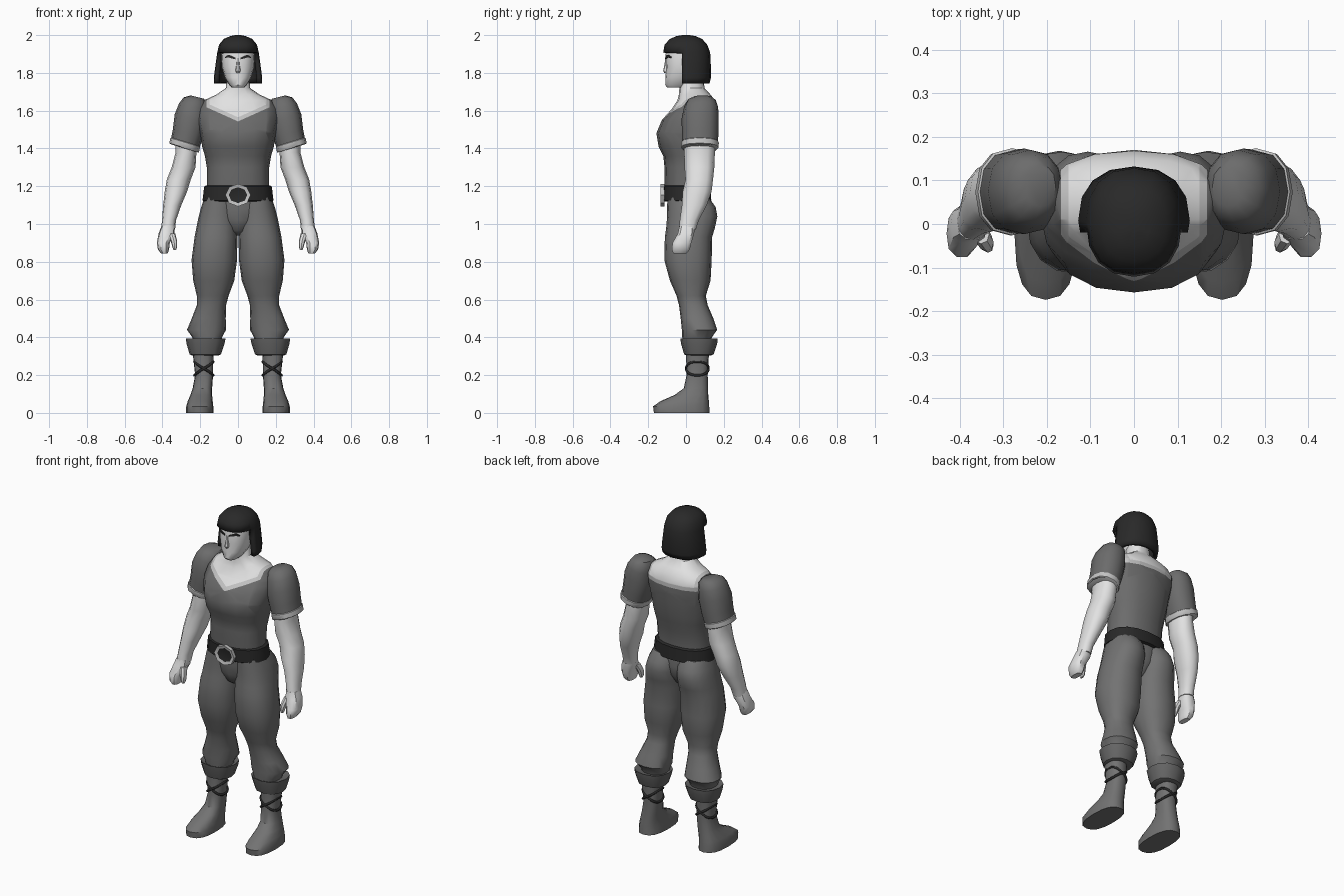
import bpy, bmesh, math
from mathutils import Vector

if "Cube" in bpy.data.objects:
    bpy.data.objects.remove(bpy.data.objects["Cube"])


def material(name, r, g=None, b=None):
    m = bpy.data.materials.new(name)
    m.diffuse_color = (r, r if g is None else g, r if b is None else b, 1)
    m.use_nodes = True
    m.node_tree.nodes["Principled BSDF"].inputs["Base Color"].default_value = m.diffuse_color
    return m


SKIN = material("skin", 0.76)
TUNIC = material("tunic_grey", 0.15)
PANTS = material("trouser_grey", 0.17)
BOOT = material("boot_grey", 0.17)
CUFF = material("cuff_grey", 0.13)
TRIM = material("pale_trim", 0.55)
DARK = material("near_black", 0.022)


def add(name, bm, *mats):
    me = bpy.data.meshes.new(name)
    bm.to_mesh(me)
    bm.free()
    for m in mats:
        me.materials.append(m)
    ob = bpy.data.objects.new(name, me)
    bpy.context.collection.objects.link(ob)
    return ob


def oval(t, x0, x1, y0, y1, p):
    """Point on a rounded-box oval that fills the given x and y range."""
    c, s = math.cos(t), math.sin(t)
    x = math.copysign(abs(c) ** (2 / p), c) if abs(c) > 1e-6 else 0
    y = math.copysign(abs(s) ** (2 / p), s) if abs(s) > 1e-6 else 0
    return (x0 + x1) / 2 + x * (x1 - x0) / 2, (y0 + y1) / 2 + y * (y1 - y0) / 2


def loft_mesh(rows, n=16, p=2.3, side=1, tilt=0):
    """Closed skin over rows of (z, x0, x1, y0, y1); tilt raises the outer edge."""
    bm = bmesh.new()
    rings = []
    for z, x0, x1, y0, y1 in rows:
        ring = []
        for i in range(n):
            x, y = oval(2 * math.pi * i / n, x0, x1, y0, y1, p)
            ring.append(bm.verts.new((x * side, y, z + tilt * (x - (x0 + x1) / 2))))
        rings.append(ring)
    for a, b in zip(rings, rings[1:]):
        for i in range(n):
            j = (i + 1) % n
            bm.faces.new((a[i], a[j], b[j], b[i]))
    bm.faces.new(rings[0])
    bm.faces.new(rings[-1])
    bmesh.ops.recalc_face_normals(bm, faces=bm.faces[:])
    return bm


def loft(name, rows, mat, **kw):
    return add(name, loft_mesh(rows, **kw), mat)


def pair(name, rows, mat, **kw):
    for label, side in (("left", 1), ("right", -1)):
        loft(f"{label}_{name}", rows, mat, side=side, **kw)


def cut(bm, co, no, zmin):
    faces = [f for f in bm.faces if f.calc_center_median().z > zmin]
    geom = set(faces)
    for f in faces:
        geom.update(f.edges)
        geom.update(f.verts)
    bmesh.ops.bisect_plane(bm, geom=list(geom), plane_co=co, plane_no=no, dist=1e-5)


# Torso and neck, with the neckline cut into the surface
torso = loft_mesh([
    (1.12, -.165, .165, -.10, .12), (1.20, -.165, .165, -.114, .115),
    (1.30, -.165, .165, -.114, .13), (1.36, -.175, .175, -.12, .145),
    (1.41, -.19, .19, -.145, .155), (1.48, -.20, .20, -.157, .165),
    (1.55, -.215, .215, -.128, .17), (1.61, -.21, .21, -.075, .168),
    (1.655, -.18, .18, -.045, .152), (1.685, -.115, .115, -.038, .13),
    (1.72, -.064, .064, -.035, .098), (1.80, -.058, .058, -.035, .09)])
NECK = ((.15, 1.565, 1.605), (.168, 1.543, 1.583))  # half width, front z, back z
for half, zf, zb in NECK:
    for s in (1, -1):
        cut(torso, (s * half, 0, 0), (1, 0, 0), 1.5)
        cut(torso, (0, 0, zf), (-.45 * s, 0, 1), 1.5)
    cut(torso, (0, 0, zb), (0, 0, 1), 1.5)


def inside_neck(c, half, zf, zb):
    low = zf + .45 * abs(c.x) if c.y < .05 else zb
    return abs(c.x) < half and c.z > low


for f in torso.faces:
    c = f.calc_center_median()
    f.material_index = 1 if inside_neck(c, *NECK[0]) else 2 if inside_neck(c, *NECK[1]) else 0
add("torso", torso, TUNIC, SKIN, TRIM)

# Sleeves with pale hems
pair("sleeve", [
    (1.405, .21, .36, -.021, .167), (1.48, .185, .345, -.022, .172),
    (1.56, .165, .335, -.023, .173), (1.62, .165, .312, -.01, .17),
    (1.655, .165, .288, .008, .158), (1.672, .18, .25, .04, .135)], TUNIC, tilt=.25, n=12)
pair("sleeve_hem", [
    (1.40, .209, .355, -.022, .167), (1.405, .206, .364, -.026, .172),
    (1.432, .201, .358, -.026, .174), (1.436, .205, .352, -.02, .168)], TRIM, tilt=.3, n=12)

# Arms, fists and thumbs
pair("arm", [
    (1.45, .22, .33, -.01, .155), (1.38, .22, .33, -.01, .153),
    (1.30, .225, .351, -.008, .15), (1.235, .25, .377, -.003, .143),
    (1.17, .27, .388, -.018, .135), (1.10, .30, .396, -.022, .11),
    (1.02, .328, .402, -.033, .068), (.97, .333, .408, -.038, .052)], SKIN, n=12)
pair("fist", [
    (.99, .336, .405, -.036, .047), (.95, .337, .42, -.045, .045),
    (.90, .361, .43, -.073, .03), (.865, .365, .424, -.077, .022),
    (.845, .372, .408, -.068, .005)], SKIN, n=10, p=2.8)
pair("thumb", [
    (.95, .332, .37, -.045, 0), (.91, .322, .356, -.062, -.022),
    (.88, .322, .348, -.066, -.03), (.862, .328, .342, -.06, -.038)], SKIN, n=8)

# Trousers
loft("trouser_seat", [
    (1.16, -.165, .165, -.10, .115), (1.08, -.16, .16, -.098, .125),
    (1.02, -.12, .12, -.09, .115), (.965, -.05, .05, -.07, .08),
    (.94, -.02, .02, -.03, .05)], PANTS)
pair("trouser_leg", [
    (1.14, .008, .178, -.098, .12), (1.09, .005, .195, -.10, .157),
    (1.04, .004, .208, -.10, .166), (.98, .003, .22, -.105, .153),
    (.93, .003, .23, -.112, .138), (.81, .005, .246, -.115, .136),
    (.70, .02, .237, -.085, .13), (.62, .05, .218, -.05, .105),
    (.57, .063, .218, -.037, .115), (.50, .065, .245, -.028, .145),
    (.44, .063, .27, -.022, .165), (.40, .085, .242, -.02, .137),
    (.37, .09, .235, -.015, .13)], PANTS)

# Boots with folded cuffs
pair("boot_cuff", [
    (.305, .10, .245, 0, .135), (.31, .09, .256, -.01, .146),
    (.365, .072, .272, -.026, .165), (.393, .066, .276, -.03, .168),
    (.385, .09, .25, -.01, .145)], CUFF, n=12)
pair("boot", [
    (0, .13, .274, -.17, .124), (.035, .131, .274, -.174, .123),
    (.062, .134, .266, -.135, .121), (.095, .137, .252, -.06, .118),
    (.13, .137, .24, -.012, .116), (.20, .132, .227, .003, .115),
    (.32, .13, .24, 0, .122)], BOOT, p=2.5)

# Crossed laces: two tilted loops around each ankle
for label, side in (("left", 1), ("right", -1)):
    for k, slope in (("a", 1), ("b", -1)):
        cu = bpy.data.curves.new(f"{label}_lace_{k}", "CURVE")
        cu.dimensions = "3D"
        cu.bevel_depth = .007
        cu.bevel_resolution = 1
        sp = cu.splines.new("POLY")
        sp.points.add(23)
        for i, pt in enumerate(sp.points):
            t = 2 * math.pi * i / 24
            x, y = oval(t, .131, .231, .001, .119, 2.4)
            pt.co = (side * x, y, .235 + slope * .036 * math.cos(t), 1)
        sp.use_cyclic_u = True
        cu.materials.append(DARK)
        bpy.context.collection.objects.link(bpy.data.objects.new(cu.name, cu))

# Belt and buckle
loft("belt", [
    (1.118, -.175, .175, -.112, .122), (1.124, -.188, .188, -.121, .134),
    (1.198, -.179, .179, -.121, .129), (1.204, -.168, .168, -.112, .12)], DARK)
bm = bmesh.new()
face = bm.faces.new([bm.verts.new((.067 * math.cos(a), -.115, 1.153 + .06 * math.sin(a)))
                     for a in [i * math.pi / 4 for i in range(8)]])
new = bmesh.ops.extrude_face_region(bm, geom=[face])["geom"]
front = [g for g in new if isinstance(g, bmesh.types.BMFace)][0]
bmesh.ops.translate(bm, verts=front.verts[:], vec=(0, -.02, 0))
bmesh.ops.recalc_face_normals(bm, faces=bm.faces[:])
bmesh.ops.inset_region(bm, faces=[front], thickness=.018, depth=-.006)
front.material_index = 1
add("buckle", bm, TRIM, DARK)

# Head and nose
loft("head", [
    (1.722, -.032, .032, -.098, .0), (1.735, -.046, .046, -.11, .03),
    (1.775, -.07, .07, -.108, .06), (1.83, -.085, .085, -.106, .08),
    (1.90, -.088, .088, -.108, .09), (1.95, -.08, .08, -.095, .09)], SKIN)
loft("nose", [
    (1.80, -.008, .008, -.115, -.09), (1.81, -.014, .014, -.121, -.09),
    (1.84, -.009, .009, -.115, -.09), (1.88, -.006, .006, -.108, -.09)], SKIN, n=8)

# Brows: thin slanted plates that follow the face
for label, side in (("left", 1), ("right", -1)):
    bm = bmesh.new()
    pts = [(.014, -.109, 1.876), (.036, -.105, 1.884), (.052, -.097, 1.889), (.068, -.085, 1.882)]
    half = (.004, .007, .007, .003)
    rows = [[bm.verts.new((side * x, y + d, z + h * u)) for d, u in
             ((-.001, -1), (-.001, 1), (.008, 1), (.008, -1))]
            for (x, y, z), h in zip(pts, half)]
    for a, b in zip(rows, rows[1:]):
        for i in range(4):
            j = (i + 1) % 4
            bm.faces.new((a[i], a[j], b[j], b[i]))
    bm.faces.new(rows[0])
    bm.faces.new(rows[-1])
    bmesh.ops.recalc_face_normals(bm, faces=bm.faces[:])
    add(f"{label}_brow", bm, DARK)

# Hair: bobbed shell with a face opening below the fringe
bm = loft_mesh([
    (1.745, -.126, .126, -.112, .125), (1.775, -.128, .128, -.115, .132),
    (1.85, -.118, .118, -.119, .131), (1.908, -.11, .11, -.121, .128),
    (1.95, -.10, .10, -.113, .112), (1.98, -.075, .075, -.085, .085),
    (1.995, -.04, .04, -.05, .05), (2.0, -.015, .015, -.02, .02)])
bmesh.ops.bisect_plane(bm, geom=bm.verts[:] + bm.edges[:] + bm.faces[:],
                       plane_co=(0, -.02, 0), plane_no=(0, 1, 0), dist=1e-5)
gone = []
for f in bm.faces:
    c = f.calc_center_median()
    if (c.z < 1.905 and c.y < -.02) or (f.normal.z < -.9 and c.z < 1.76):
        gone.append(f)
bmesh.ops.delete(bm, geom=gone, context="FACES")
hair = add("hair", bm, DARK)
solid = hair.modifiers.new("thickness", "SOLIDIFY")
solid.thickness = .025
solid.offset = -1

# Smooth shading with sharp creases kept
for ob in bpy.context.collection.objects:
    ob.select_set(ob.type == "MESH")
bpy.context.view_layer.objects.active = hair
bpy.ops.object.shade_smooth_by_angle(angle=math.radians(40))
